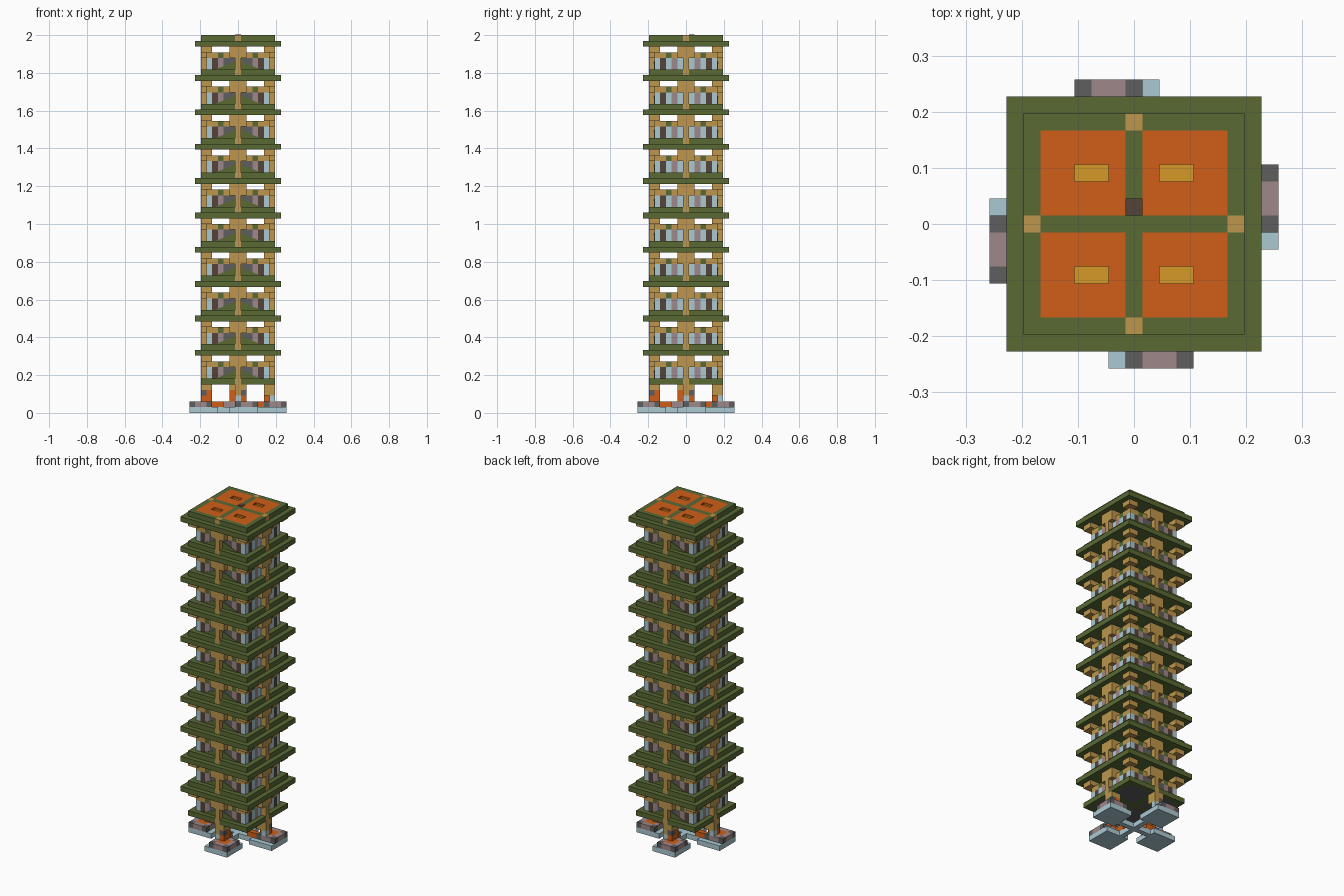
import bpy
import bmesh

if "Cube" in bpy.data.objects:
    bpy.data.objects.remove(bpy.data.objects["Cube"], do_unlink=True)

U = 2 / 66          # edge length of one block
STOREY = 6          # blocks per storey

COLOURS = {
    "green": (0.100, 0.143, 0.034),
    "orange": (0.640, 0.113, 0.009),
    "tan": (0.510, 0.306, 0.074),
    "gold": (0.680, 0.320, 0.022),
    "grey": (0.112, 0.112, 0.112),
    "mauve": (0.345, 0.244, 0.254),
    "pale_blue": (0.410, 0.590, 0.650),
    "brown": (0.089, 0.055, 0.040),
}
MATS = {}
for name, rgb in COLOURS.items():
    m = bpy.data.materials.new(name)
    m.use_nodes = True
    m.diffuse_color = (*rgb, 1)
    m.node_tree.nodes["Principled BSDF"].inputs["Base Color"].default_value = (*rgb, 1)
    MATS[name] = m


def turn(x, y, k):
    for _ in range(k % 4):
        x, y = -y, x
    return x, y


class Part:
    """Collects blocks into one object; ranges are inclusive block indices."""

    def __init__(self, name):
        self.name, self.bm, self.used = name, bmesh.new(), []

    def slot(self, colour):
        if colour not in self.used:
            self.used.append(colour)
        return self.used.index(colour)

    def solid(self, colour, low, high):
        low, high = ([self.bm.verts.new([c * U for c in p]) for p in ring] for ring in (low, high))
        n = len(low)
        faces = [low[::-1], high]
        faces += [(low[i], low[(i + 1) % n], high[(i + 1) % n], high[i]) for i in range(n)]
        for f in faces:
            self.bm.faces.new(f).material_index = self.slot(colour)

    def box(self, colour, x, y, z, turns=(0,)):
        x0, x1, y0, y1 = x[0] - .5, x[1] + .5, y[0] - .5, y[1] + .5
        for k in turns:
            pts = [turn(a, b, k) for a, b in ((x0, y0), (x1, y0), (x1, y1), (x0, y1))]
            self.solid(colour, [(*p, z[0]) for p in pts], [(*p, z[1] + 1) for p in pts])

    def finish(self, count=1):
        bmesh.ops.recalc_face_normals(self.bm, faces=self.bm.faces)
        mesh = bpy.data.meshes.new(self.name)
        self.bm.to_mesh(mesh)
        self.bm.free()
        for c in self.used:
            mesh.materials.append(MATS[c])
        ob = bpy.data.objects.new(self.name, mesh)
        bpy.context.collection.objects.link(ob)
        if count > 1:
            mod = ob.modifiers.new("storeys", "ARRAY")
            mod.count = count
            mod.use_relative_offset = False
            mod.use_constant_offset = True
            mod.constant_offset_displace = (0, 0, STOREY * U)


ALL, FRONT_BACK, SIDES = range(4), (0, 2), (1, 3)

# Feet: plate, edged pad and post under the middle of each side
feet = Part("feet")
feet.box("pale_blue", (-1, 3), (-8, -4), (0, 0), ALL)
for x in (0, 3):
    for y in (-8, -5):
        feet.box("grey", (x, x), (y, y), (1, 1), ALL)
    feet.box("mauve", (x, x), (-7, -6), (1, 1), ALL)
for y in (-8, -5):
    feet.box("mauve", (1, 2), (y, y), (1, 1), ALL)
feet.box("orange", (1, 2), (-7, -6), (1, 1), ALL)
feet.box("orange", (1, 1), (-6, -6), (2, 2), ALL)
feet.box("grey", (1, 1), (-6, -6), (3, 3), ALL)
feet.box("pale_blue", (0, 0), (-6, -6), (2, 2), ALL)
feet.box("orange", (1, 1), (-5, -5), (2, 3), ALL)
feet.box("tan", (0, 0), (-6, -5), (3, 4), ALL)
feet.box("tan", (1, 1), (-6, -5), (4, 4), ALL)
feet.finish()

# Low cross joining the feet
cross = Part("foot_cross")
cross.box("pale_blue", (0, 0), (-3, -1), (0, 0), ALL)
cross.box("pale_blue", (0, 0), (0, 0), (0, 0))
cross.box("orange", (0, 0), (-4, -3), (1, 1), ALL)
cross.finish()

# Floor decks, the last of which is the roof
deck = Part("floor_deck")
deck.box("green", (-6, -1), (-6, -6), (5, 5), ALL)
deck.box("green", (1, 5), (-6, -6), (5, 5), ALL)
deck.box("tan", (0, 0), (-6, -6), (5, 5), ALL)
deck.box("green", (0, 0), (-5, -1), (5, 5), ALL)
deck.box("green", (0, 0), (0, 0), (5, 5))
deck.box("brown", (0, 0), (1, 1), (5.1, 5.1))
for sx in (-1, 1):
    for sy in (-1, 1):
        def quad(colour, x, y, z):
            deck.box(colour, sorted((sx * x[0], sx * x[1])), sorted((sy * y[0], sy * y[1])), z)
        # Orange pad around a sunken gold hatch, with a grey underside
        quad("orange", (1, 5), (1, 2), (5.4, 5))
        quad("orange", (1, 5), (4, 5), (5.4, 5))
        quad("orange", (1, 1), (3, 3), (5.4, 5))
        quad("orange", (4, 5), (3, 3), (5.4, 5))
        quad("gold", (2, 3), (3, 3), (5.4, 4.6))
        quad("grey", (1, 5), (1, 5), (5, 4.4))
deck.finish(11)

# Overhanging eaves
eaves = Part("eaves")
eaves.box("green", (-7, 7), (-7, 7), (10, 10))
eaves.finish(10)

# Outer pillars with bracket heads
pillars = Part("pillars")
pillars.box("tan", (0, 0), (-6, -6), (6, 7), ALL)
pillars.box("tan", (-1, 1), (-6, -6), (8, 9), ALL)
pillars.finish(10)

# Walls: coloured panels, a beam, corner brackets and open windows under the eaves
walls = Part("walls")
walls.box("pale_blue", (-5, -5), (-5, -5), (6, 7), ALL)
walls.box("tan", (-5, -4), (-5, -5), (8, 8), ALL)
walls.box("tan", (-2, 2), (-5, -5), (8, 8), ALL)
walls.box("tan", (4, 4), (-5, -5), (8, 8), ALL)
walls.box("tan", (-6, -5), (-6, -5), (9, 9), ALL)
walls.box("tan", (-1, 1), (-5, -5), (9, 9), ALL)
walls.box("grey", (0, 0), (-5, -5), (6, 7), ALL)
for s in (-1, 1):
    walls.box("green", (3 * s, 3 * s), (-5, -5), (8, 8), ALL)
    walls.box("brown", (4 * s, 4 * s), (-5, -5), (6, 7), ALL)
    for i, (face, side) in enumerate((("grey", "pale_blue"), ("grey", "mauve"), ("mauve", "pale_blue")), 1):
        walls.box(face, (i * s, i * s), (-5, -5), (6, 7), FRONT_BACK)
        walls.box(side, (i * s, i * s), (-5, -5), (6, 7), SIDES)
walls.finish(10)

# Thin green gables low on the front and back walls
gables = Part("gables")
for s in (-1, 1):
    gables.solid("green", *[[(x, s * d, z) for x, z in ((-4, 6), (4, 6), (0, 7.6))] for d in (5.5, 5.6)])
gables.finish(10)
